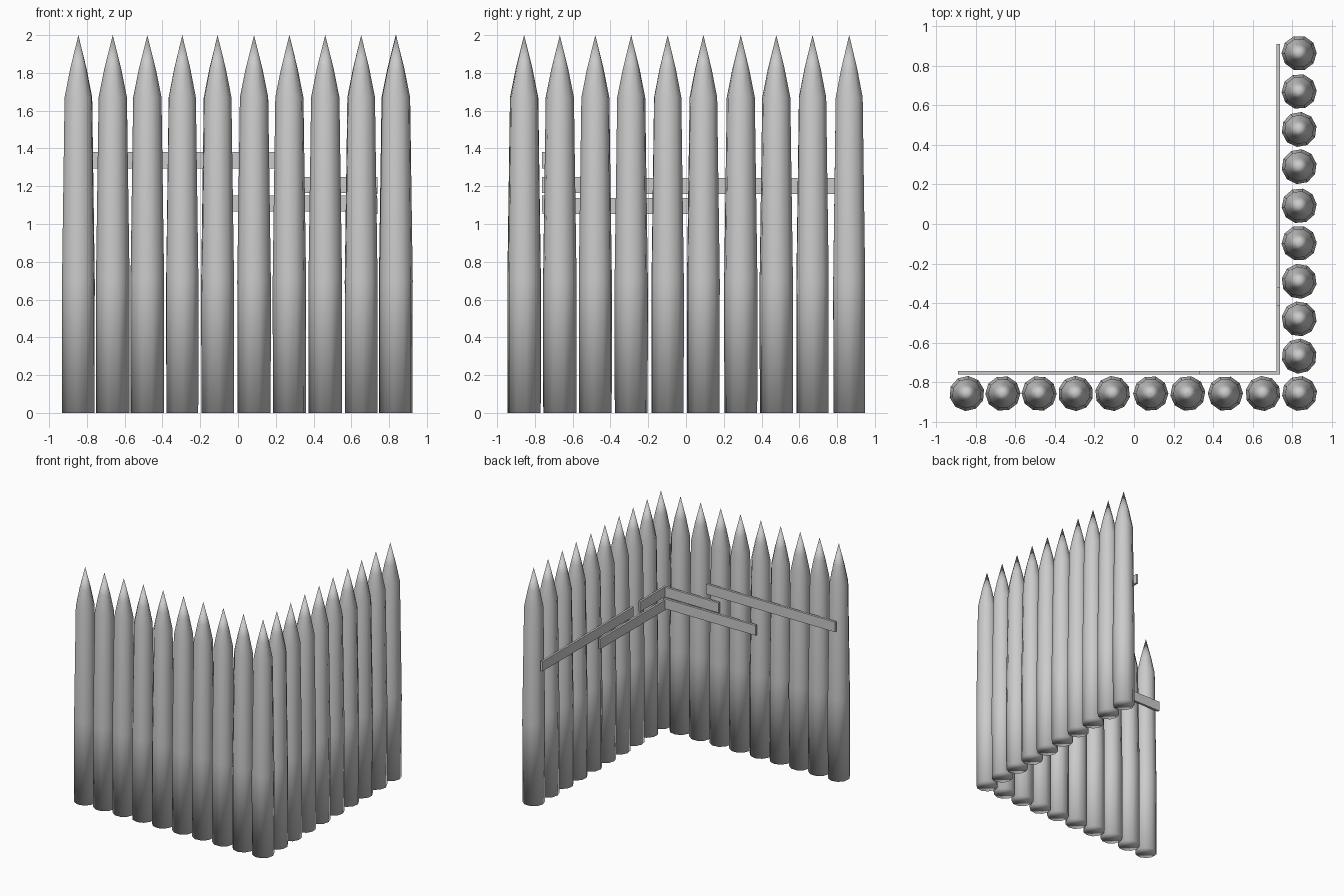
import bpy, bmesh, math, random

if "Cube" in bpy.data.objects:
    bpy.data.objects.remove(bpy.data.objects["Cube"])
random.seed(4)

SIDES = 10
# (height, radius) rings of one sharpened log
PROFILE = [(0.0, 0.088), (0.7, 0.089), (1.67, 0.075), (1.82, 0.045)]


def stake(name, x, y):
    bm = bmesh.new()
    turn = random.uniform(0, math.tau)
    rings = []
    for z, r in PROFILE:
        rings.append([bm.verts.new((r * math.cos(turn + math.tau * i / SIDES),
                                    r * math.sin(turn + math.tau * i / SIDES), z))
                      for i in range(SIDES)])
    tip = bm.verts.new((0, 0, 2.0))
    for lo, hi in zip(rings, rings[1:]):
        for i in range(SIDES):
            j = (i + 1) % SIDES
            bm.faces.new((lo[i], lo[j], hi[j], hi[i]))
    for i in range(SIDES):
        bm.faces.new((rings[-1][i], rings[-1][(i + 1) % SIDES], tip))
    bm.faces.new(rings[0][::-1])
    for f in bm.faces:
        f.smooth = True
    me = bpy.data.meshes.new(name)
    bm.to_mesh(me)
    bm.free()
    ob = bpy.data.objects.new(name, me)
    ob.location = (x, y, 0)
    bpy.context.collection.objects.link(ob)


def plank(name, x0, x1, y0, y1, z0, z1):
    bpy.ops.mesh.primitive_cube_add(size=1, location=((x0 + x1) / 2, (y0 + y1) / 2, (z0 + z1) / 2))
    ob = bpy.context.object
    ob.name = name
    ob.scale = (x1 - x0, y1 - y0, z1 - z0)


# Front wall, including the shared corner log
for x in (-0.845, -0.663, -0.48, -0.295, -0.108, 0.085, 0.272, 0.462, 0.652, 0.837):
    stake("front_stake", x, -0.857)

# Right wall
for y in (-0.668, -0.48, -0.29, -0.097, 0.092, 0.29, 0.478, 0.67, 0.864):
    stake("side_stake", 0.835, y)

# Rails on the inside of the front wall
for x0, x1, z0, z1 in ((-0.89, 0.33, 1.295, 1.38), (0.21, 0.735, 1.165, 1.25), (-0.14, 0.735, 1.065, 1.15)):
    plank("front_rail", x0, x1, -0.762, -0.742, z0, z1)

# Rails on the inside of the right wall
for y0, y1, z0, z1 in ((-0.32, 0.91, 1.16, 1.243), (-0.76, -0.41, 1.165, 1.25), (-0.76, 0.13, 1.052, 1.137)):
    plank("side_rail", 0.72, 0.738, y0, y1, z0, z1)
